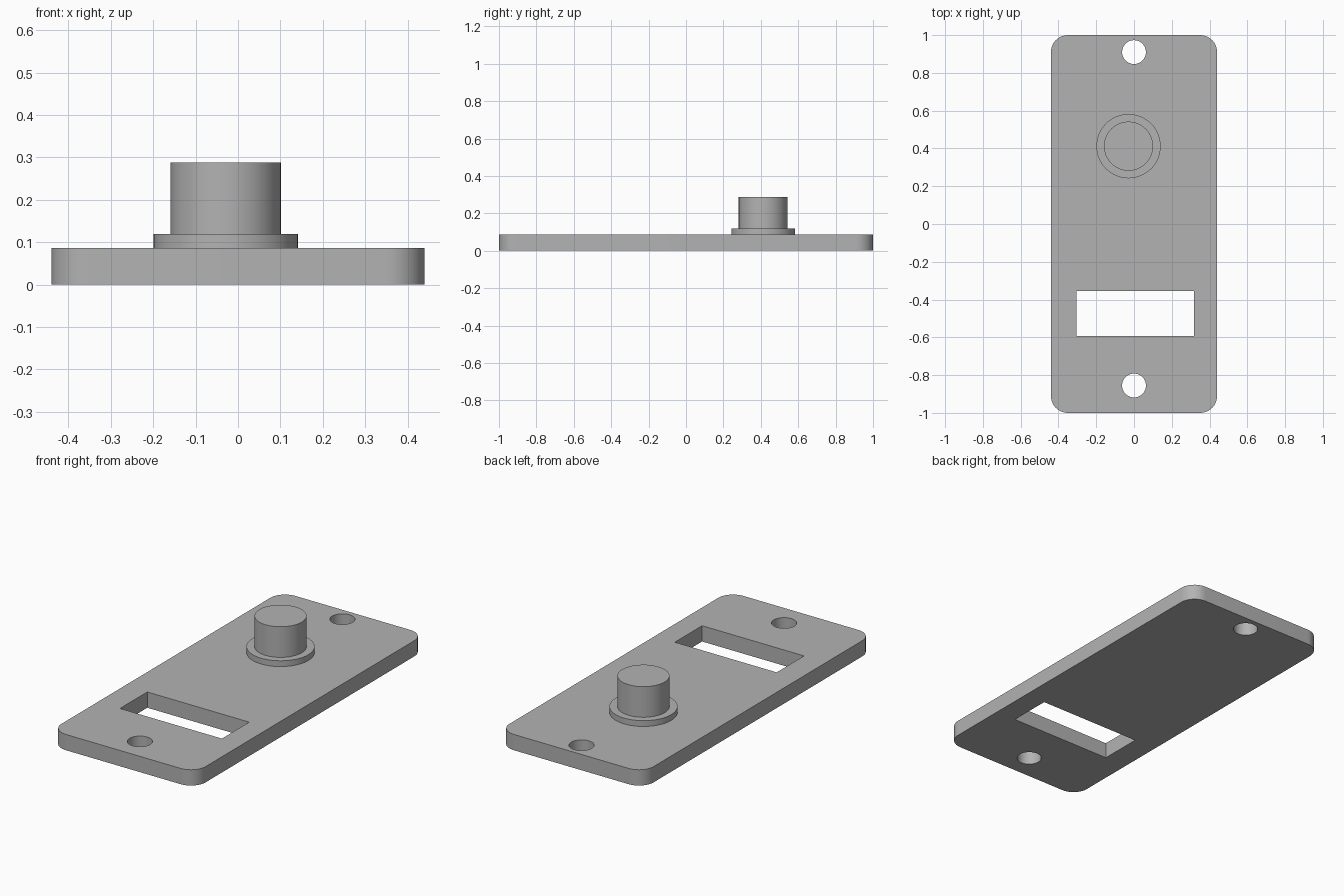
import bpy
import bmesh
from math import radians

if "Cube" in bpy.data.objects:
    bpy.data.objects.remove(bpy.data.objects["Cube"], do_unlink=True)

THICK = 0.087

grey = bpy.data.materials.new("plain grey")
grey.use_nodes = True
grey.diffuse_color = (0.45, 0.45, 0.45, 1)
grey.node_tree.nodes["Principled BSDF"].inputs["Base Color"].default_value = (0.45, 0.45, 0.45, 1)


def box(name, x0, x1, y0, y1, z0, z1):
    bpy.ops.mesh.primitive_cube_add(size=1, location=((x0 + x1) / 2, (y0 + y1) / 2, (z0 + z1) / 2))
    ob = bpy.context.object
    ob.name = name
    ob.scale = (x1 - x0, y1 - y0, z1 - z0)
    bpy.ops.object.transform_apply(location=False, rotation=False, scale=True)
    return ob


def cylinder(name, x, y, radius, z0, z1):
    bpy.ops.mesh.primitive_cylinder_add(vertices=64, radius=radius, depth=z1 - z0,
                                        location=(x, y, (z0 + z1) / 2))
    ob = bpy.context.object
    ob.name = name
    return ob


def cut(target, cutter):
    mod = target.modifiers.new("cut", 'BOOLEAN')
    mod.operation = 'DIFFERENCE'
    mod.solver = 'EXACT'
    mod.object = cutter
    bpy.context.view_layer.objects.active = target
    bpy.ops.object.modifier_apply(modifier=mod.name)
    bpy.data.objects.remove(cutter, do_unlink=True)


def finish(ob):
    ob.data.materials.clear()
    ob.data.materials.append(grey)
    bpy.ops.object.select_all(action='DESELECT')
    ob.select_set(True)
    bpy.context.view_layer.objects.active = ob
    bpy.ops.object.shade_smooth_by_angle(angle=radians(30))


# Plate with rounded upright corners
plate = box("base_plate", -0.44, 0.44, -1, 1, 0, THICK)
bm = bmesh.new()
bm.from_mesh(plate.data)
upright = [e for e in bm.edges if abs(e.verts[0].co.z - e.verts[1].co.z) > THICK / 2]
bmesh.ops.bevel(bm, geom=upright, offset=0.09, segments=12, profile=0.5, affect='EDGES')
bm.to_mesh(plate.data)
bm.free()

# Screw holes and rectangular window
for y in (0.91, -0.855):
    cut(plate, cylinder("hole_cutter", 0, y, 0.063, -0.1, 0.2))
cut(plate, box("window_cutter", -0.305, 0.317, -0.593, -0.355, -0.1, 0.2))
finish(plate)

# Button and its collar
finish(cylinder("button_collar", -0.029, 0.412, 0.17, THICK, 0.119))
finish(cylinder("button", -0.029, 0.412, 0.13, 0.119, 0.288))
